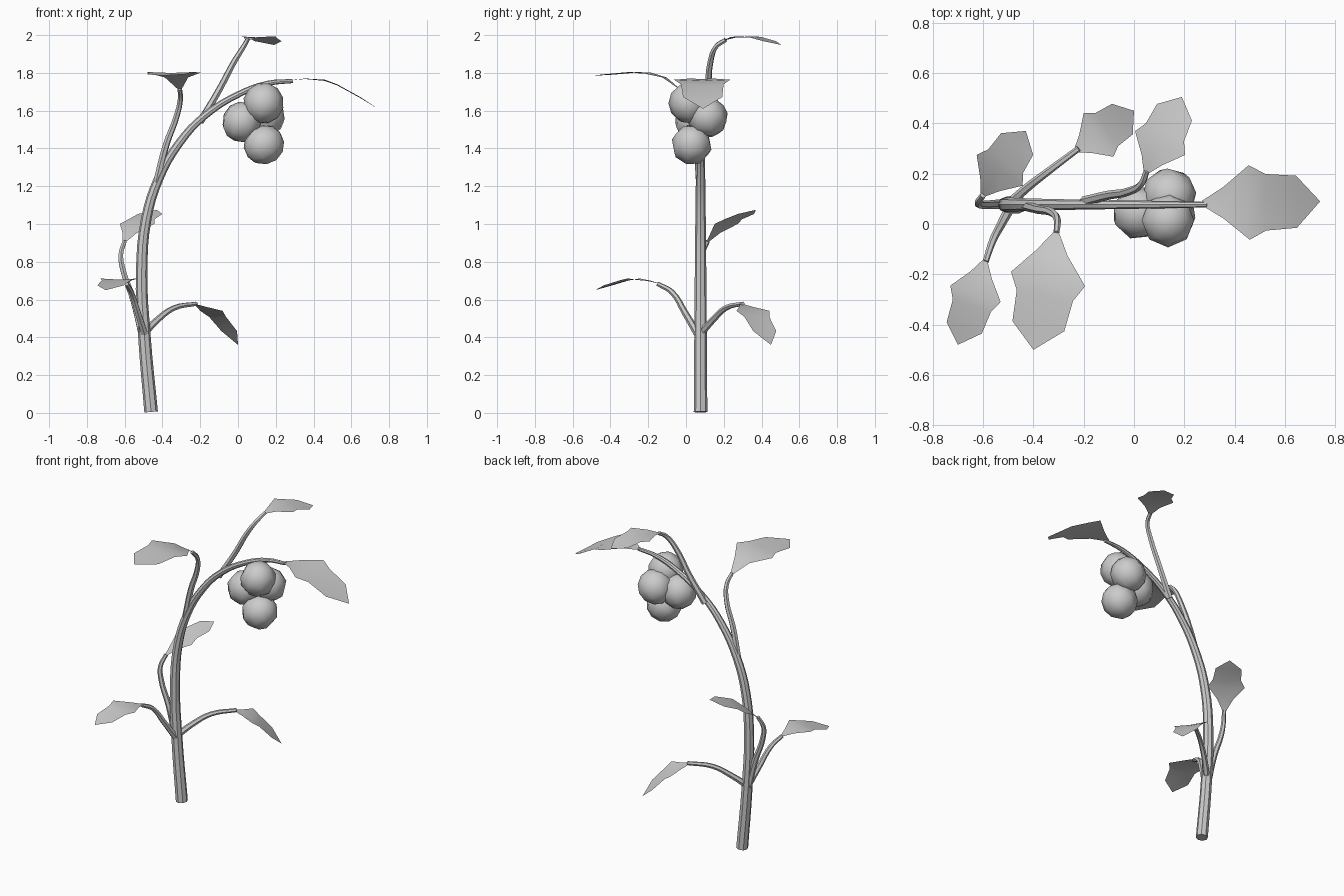
import bpy
from mathutils import Vector

if "Cube" in bpy.data.objects:
    bpy.data.objects.remove(bpy.data.objects["Cube"])


def tube(name, pts, r0, r1, res):
    """Tapered smooth tube through the points."""
    cu = bpy.data.curves.new(name, 'CURVE')
    cu.dimensions = '3D'
    cu.bevel_depth = 1.0
    cu.bevel_resolution = res
    cu.resolution_u = 4
    cu.use_fill_caps = True
    sp = cu.splines.new('BEZIER')
    sp.bezier_points.add(len(pts) - 1)
    for i, (bp, p) in enumerate(zip(sp.bezier_points, pts)):
        bp.co = p
        bp.handle_left_type = bp.handle_right_type = 'AUTO'
        bp.radius = r0 + (r1 - r0) * i / (len(pts) - 1)
    ob = bpy.data.objects.new(name, cu)
    bpy.context.collection.objects.link(ob)
    bpy.ops.object.select_all(action='DESELECT')
    bpy.context.view_layer.objects.active = ob
    ob.select_set(True)
    bpy.ops.object.convert(target='MESH')
    bpy.ops.object.shade_smooth_by_angle()


# Serrated outline: position along the spine, relative half width
OUTLINE = [(0.0, 0.06), (0.18, 0.42), (0.40, 1.0), (0.54, 0.76), (0.80, 0.70)]


def leaf(name, spine, half):
    """Leaf sheet bent along four spine points, toothed on both edges."""
    spine = [Vector(p) for p in spine]
    axis = spine[-1] - spine[0]
    side = Vector((axis.y, -axis.x, 0)).normalized()

    def at(t):
        # distance along the spine measured in plan
        d = [(p - spine[0]).xy.length / axis.xy.length for p in spine]
        for i in range(len(spine) - 1):
            if t <= d[i + 1] or i == len(spine) - 2:
                return spine[i].lerp(spine[i + 1], (t - d[i]) / (d[i + 1] - d[i]))

    verts, faces = [], []
    for t, w in OUTLINE:
        c = at(t)
        off = side * half * w
        verts += [c - off, c + Vector((0, 0, -0.006 * w)), c + off]
    for i in range(len(OUTLINE) - 1):
        a = 3 * i
        faces += [(a, a + 1, a + 4, a + 3), (a + 1, a + 2, a + 5, a + 4)]
    verts.append(spine[-1])
    a, tip = 3 * (len(OUTLINE) - 1), len(verts) - 1
    faces += [(a, a + 1, tip), (a + 1, a + 2, tip)]
    faces = [f[::-1] for f in faces]
    me = bpy.data.meshes.new(name)
    me.from_pydata(verts, [], faces)
    for p in me.polygons:
        p.use_smooth = True
    bpy.context.collection.objects.link(bpy.data.objects.new(name, me))


# Arching main stem
Y = 0.077
tube("main_stem", [(x, Y, z) for x, z in [
    (-0.46, 0.005), (-0.495, 0.4), (-0.51, 0.75), (-0.485, 1.03), (-0.42, 1.24),
    (-0.31, 1.43), (-0.18, 1.57), (0.01, 1.69), (0.16, 1.745), (0.29, 1.757)]],
    0.036, 0.011, 2)

# Leaf stalks
stalks = {
    "stalk_low_back": [(-0.51, 0.08, 0.42), (-0.555, 0.078, 0.60), (-0.61, 0.077, 0.76),
                       (-0.62, 0.085, 0.84), (-0.60, 0.115, 0.91)],
    "stalk_low_front": [(-0.495, 0.06, 0.42), (-0.53, -0.005, 0.53), (-0.565, -0.075, 0.64),
                        (-0.59, -0.15, 0.683)],
    "stalk_low_right": [(-0.49, 0.085, 0.43), (-0.43, 0.14, 0.49), (-0.34, 0.21, 0.555),
                        (-0.22, 0.30, 0.578)],
    "stalk_mid": [(-0.43, 0.072, 1.22), (-0.38, 0.058, 1.42), (-0.325, 0.045, 1.57),
                  (-0.305, 0.015, 1.66), (-0.308, -0.035, 1.715)],
    "stalk_top": [(-0.20, 0.09, 1.54), (-0.10, 0.115, 1.71), (-0.02, 0.13, 1.86),
                  (0.03, 0.16, 1.94), (0.05, 0.21, 1.975)],
}
for n, p in stalks.items():
    tube(n, p, 0.02, 0.012, 1)

# Leaves
leaf("leaf_low_back", [(-0.605, 0.11, 0.90), (-0.56, 0.175, 0.975), (-0.51, 0.25, 1.025),
                       (-0.43, 0.37, 1.075)], 0.11)
leaf("leaf_low_front", [(-0.59, -0.14, 0.685), (-0.625, -0.26, 0.715), (-0.655, -0.36, 0.695),
                        (-0.70, -0.48, 0.65)], 0.105)
leaf("leaf_low_right", [(-0.235, 0.29, 0.578), (-0.14, 0.355, 0.54), (-0.07, 0.40, 0.47),
                        (0.0, 0.45, 0.36)], 0.105)
leaf("leaf_mid", [(-0.308, -0.03, 1.712), (-0.325, -0.11, 1.775), (-0.345, -0.24, 1.808),
                  (-0.40, -0.50, 1.785)], 0.15)
leaf("leaf_top", [(0.045, 0.20, 1.972), (0.085, 0.28, 1.998), (0.13, 0.38, 1.988),
                  (0.19, 0.505, 1.948)], 0.11)
leaf("leaf_end", [(0.27, 0.083, 1.76), (0.42, 0.085, 1.778), (0.57, 0.087, 1.722),
                  (0.74, 0.09, 1.61)], 0.148)

# Fruit cluster
for i, c in enumerate([(0.135, 0.015, 1.64), (0.02, 0.045, 1.54),
                       (0.14, 0.115, 1.565), (0.137, 0.03, 1.42)]):
    bpy.ops.mesh.primitive_uv_sphere_add(segments=8, ring_count=6, radius=0.108, location=c,
                                         rotation=(0.3 * i, 0.25, 0.5 * i))
    fruit = bpy.context.object
    fruit.name = "fruit_%d" % (i + 1)
    bpy.ops.object.shade_smooth()
